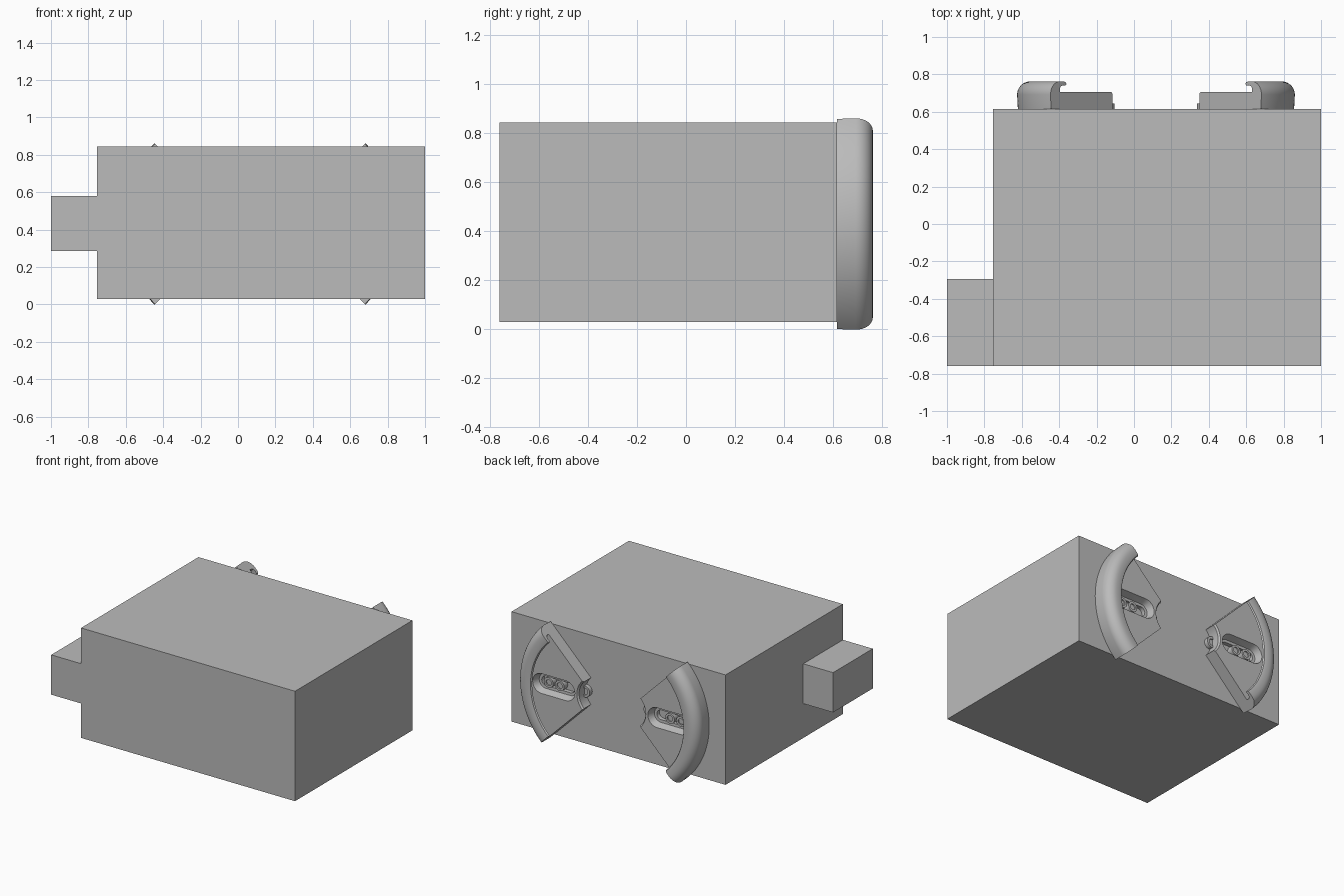
import bpy, bmesh, math

cube = bpy.data.objects.get("Cube")
if cube:
    bpy.data.objects.remove(cube, do_unlink=True)

grey = bpy.data.materials.new("plain grey")
grey.use_nodes = True
grey.diffuse_color = (0.5, 0.5, 0.5, 1)
grey.node_tree.nodes["Principled BSDF"].inputs["Base Color"].default_value = (0.5, 0.5, 0.5, 1)

BACK = 0.615     # rear face of the housing
MID_Z = 0.43     # height of the bracket axis


def finish(name, bm, smooth=False):
    bmesh.ops.recalc_face_normals(bm, faces=bm.faces)
    mesh = bpy.data.meshes.new(name)
    bm.to_mesh(mesh)
    bm.free()
    mesh.materials.append(grey)
    obj = bpy.data.objects.new(name, mesh)
    bpy.context.collection.objects.link(obj)
    if smooth:
        shade(obj)
    return obj


def shade(obj):
    bpy.ops.object.select_all(action='DESELECT')
    obj.select_set(True)
    bpy.context.view_layer.objects.active = obj
    bpy.ops.object.shade_smooth_by_angle(angle=math.radians(35))


def box(name, lo, hi):
    bm = bmesh.new()
    bmesh.ops.create_cube(bm, size=1)
    for v in bm.verts:
        v.co = [(a + b) / 2 + c * (b - a) for a, b, c in zip(lo, hi, v.co)]
    return finish(name, bm)


def loft(name, rings, closed_profile=False, smooth=False):
    """Skin a list of equal closed loops and cap both ends."""
    bm = bmesh.new()
    loops = [[bm.verts.new(p) for p in ring] for ring in rings]
    n = len(loops[0])
    for a, b in zip(loops, loops[1:]):
        for i in range(n):
            j = (i + 1) % n
            bm.faces.new((a[i], a[j], b[j], b[i]))
    bm.faces.new(loops[0])
    bm.faces.new(loops[-1])
    return finish(name, bm, smooth)


def circle(cx, cz, radius, y, n=24):
    return [(cx + radius * math.cos(2 * math.pi * i / n), y,
             cz + radius * math.sin(2 * math.pi * i / n)) for i in range(n)]


def stadium(cx, half, radius, y, n=12):
    pts = []
    for side, start in ((1, -math.pi / 2), (-1, math.pi / 2)):
        for i in range(n + 1):
            t = start + math.pi * i / n
            pts.append((cx + side * half + radius * math.cos(t), y,
                        MID_Z + radius * math.sin(t)))
    return pts


def ring_disc(name, cx, radius, hole, y0, y1):
    # disc with a shallow recess in its outer face
    rings = [circle(cx, MID_Z, r, y) for r, y in
             ((radius, y0), (radius, y1), (hole, y1), (hole, y1 - 0.01))]
    return loft(name, rings, smooth=True)


# Housing and side block
box("housing", (-0.755, -0.76, 0.03), (1.0, BACK, 0.845))
box("side_block", (-1.0, -0.76, 0.285), (-0.755, -0.295, 0.58))

# Bracket section: thin plate, hooked lip and rounded outer rim
profile = [(0.14, BACK), (0.14, 0.695), (0.15, 0.707), (0.54, 0.707),
           (0.54, 0.725), (0.532, 0.737), (0.515, 0.742), (0.497, 0.74),
           (0.488, 0.748), (0.495, 0.758), (0.51, 0.762)]
profile += [(0.54 + 0.07 * math.sin(t), 0.692 + 0.07 * math.cos(t))
            for t in [math.pi / 2 * i / 8 for i in range(9)]]
profile += [(0.606, BACK)]


def bracket(label, axis_x, s):
    steps = 40
    rings = []
    for i in range(steps + 1):
        t = math.radians(-45 + 90 * i / steps)
        rings.append([(axis_x + s * r * math.cos(t), y, MID_Z + r * math.sin(t))
                      for r, y in profile])
    body = loft(label + "_bracket", rings)

    # Countersunk slot
    cx = axis_x + s * 0.34
    cutter = loft(label + "_slot_cutter",
                  [stadium(cx, 0.1, r, y) for r, y in
                   ((0.035, 0.625), (0.035, 0.655), (0.055, 0.656), (0.078, 0.72))])
    mod = body.modifiers.new("slot", 'BOOLEAN')
    mod.operation = 'DIFFERENCE'
    mod.solver = 'EXACT'
    mod.object = cutter
    bpy.context.view_layer.objects.active = body
    bpy.ops.object.modifier_apply(modifier=mod.name)
    bpy.data.objects.remove(cutter, do_unlink=True)
    shade(body)

    # Fasteners in the slot and the small pivot disc at the apex
    for k, r in enumerate((0.32, 0.41)):
        ring_disc(f"{label}_fastener_{k + 1}", axis_x + s * r, 0.038, 0.022, 0.62, 0.668)
    ring_disc(label + "_pivot_disc", axis_x + s * 0.13, 0.042, 0.025, BACK - 0.005, 0.645)


bracket("right", -0.015, -1)
bracket("left", 0.25, 1)
